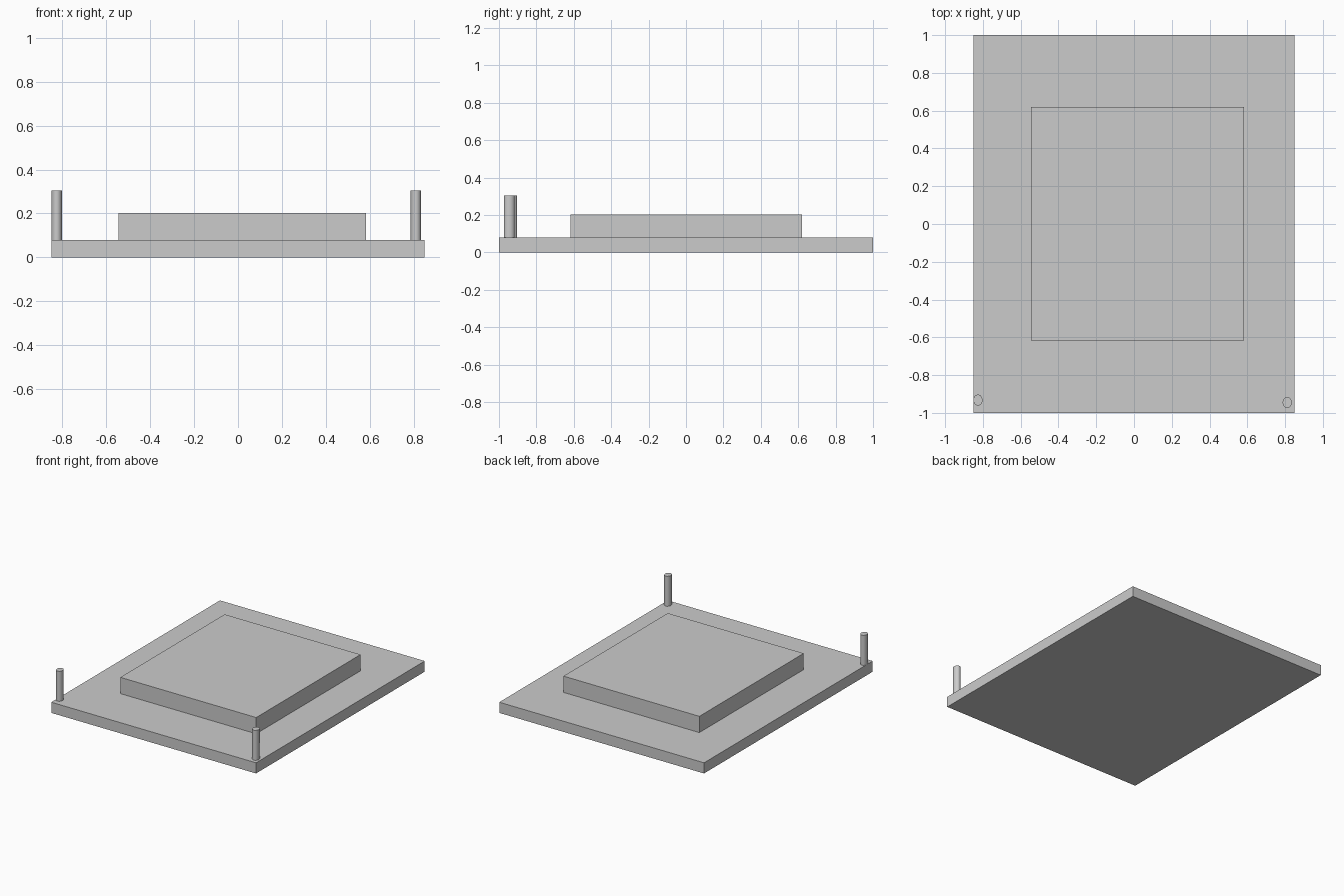
import bpy, math

if "Cube" in bpy.data.objects:
    bpy.data.objects.remove(bpy.data.objects["Cube"])


def box(name, x0, x1, y0, y1, z0, z1):
    bpy.ops.mesh.primitive_cube_add(
        size=1, location=((x0 + x1) / 2, (y0 + y1) / 2, (z0 + z1) / 2))
    ob = bpy.context.object
    ob.name = name
    ob.scale = (x1 - x0, y1 - y0, z1 - z0)
    bpy.ops.object.transform_apply(location=False, rotation=False, scale=True)


def post(name, x, y):
    # slightly oval upright post standing on the base
    z0, z1 = 0.08, 0.305
    bpy.ops.mesh.primitive_cylinder_add(
        vertices=32, radius=1, depth=z1 - z0, location=(x, y, (z0 + z1) / 2))
    ob = bpy.context.object
    ob.name = name
    ob.scale = (0.024, 0.029, 1)
    bpy.ops.object.transform_apply(location=False, rotation=False, scale=True)
    bpy.ops.object.shade_smooth_by_angle(angle=math.radians(30))


# Two stacked slabs
box("base_slab", -0.85, 0.85, -1.0, 1.0, 0.0, 0.08)
box("raised_platform", -0.545, 0.583, -0.617, 0.62, 0.08, 0.202)

# Front corner posts
post("left_post", -0.826, -0.932)
post("right_post", 0.811, -0.945)
